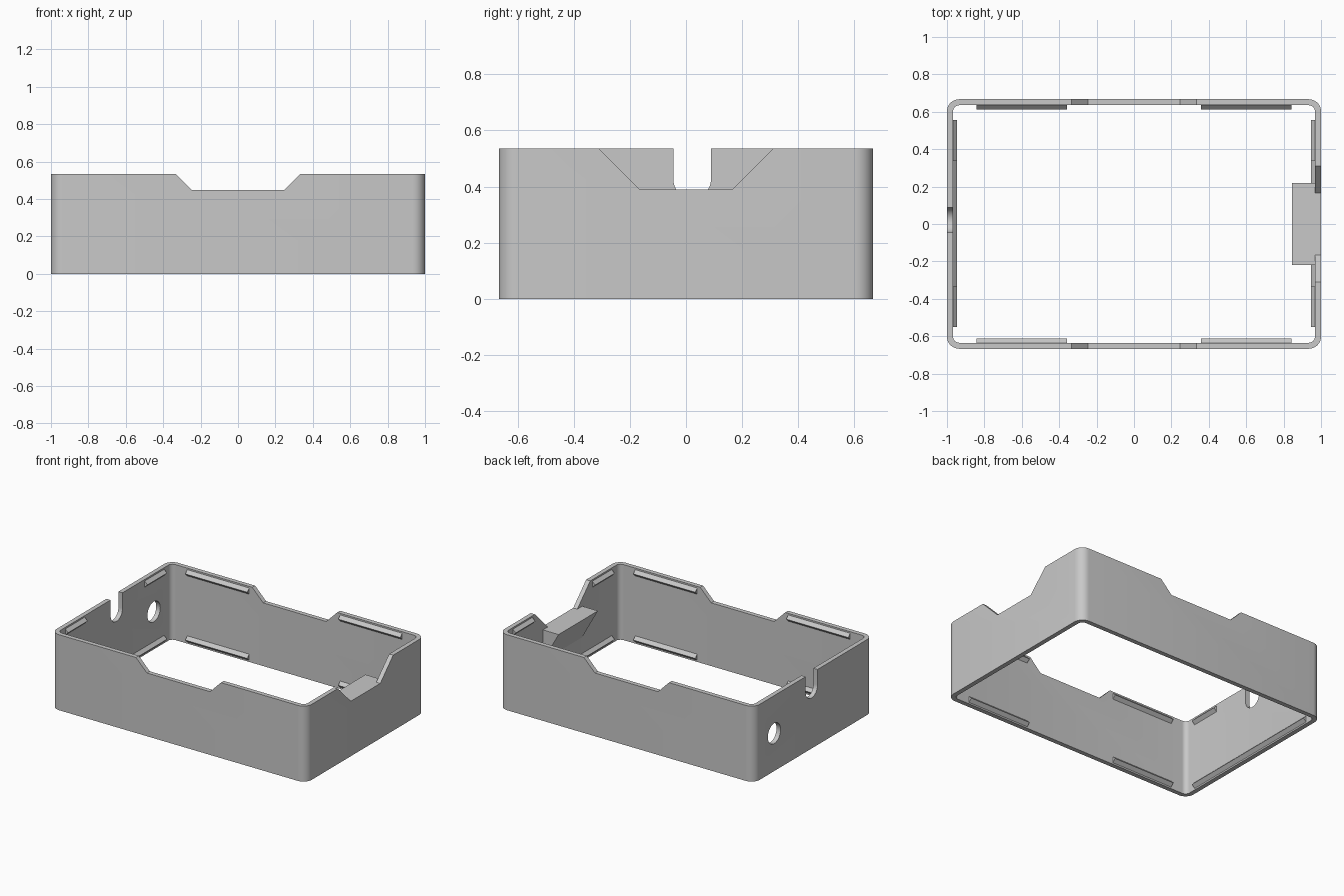
import bpy, bmesh, math

cube = bpy.data.objects.get("Cube")
if cube:
    bpy.data.objects.remove(cube, do_unlink=True)

LENGTH, WIDTH, HEIGHT = 2.0, 1.334, 0.535
WALL = 0.032
IN_X, IN_Y = LENGTH / 2 - WALL, WIDTH / 2 - WALL

grey = bpy.data.materials.new("plain_grey")
grey.use_nodes = True
COLOUR = (0.58, 0.58, 0.58, 1)
grey.diffuse_color = COLOUR
grey.node_tree.nodes["Principled BSDF"].inputs["Base Color"].default_value = COLOUR


def prism(name, profile, axis, lo, hi):
    """Extrude a 2D profile along an axis between lo and hi."""
    place = {"X": lambda a, b, t: (t, a, b),
             "Y": lambda a, b, t: (a, t, b),
             "Z": lambda a, b, t: (a, b, t)}[axis]
    bm = bmesh.new()
    ends = [[bm.verts.new(place(a, b, t)) for a, b in profile] for t in (lo, hi)]
    n = len(profile)
    for ring in ends:
        bm.faces.new(ring)
    for i in range(n):
        j = (i + 1) % n
        bm.faces.new((ends[0][i], ends[0][j], ends[1][j], ends[1][i]))
    bmesh.ops.recalc_face_normals(bm, faces=bm.faces)
    mesh = bpy.data.meshes.new(name)
    bm.to_mesh(mesh)
    bm.free()
    mesh.materials.append(grey)
    obj = bpy.data.objects.new(name, mesh)
    bpy.context.collection.objects.link(obj)
    return obj


def arc(cx, cy, r, start, end, steps):
    angles = [math.radians(start + (end - start) * i / steps) for i in range(steps + 1)]
    return [(cx + r * math.cos(a), cy + r * math.sin(a)) for a in angles]


def rounded_rect(hx, hy, r):
    pts = []
    for k, (sx, sy) in enumerate(((1, 1), (-1, 1), (-1, -1), (1, -1))):
        pts += arc(sx * (hx - r), sy * (hy - r), r, 90 * k, 90 * k + 90, 8)
    return pts


def cut(target, cutter):
    cutter.hide_render = True
    mod = target.modifiers.new("cut", "BOOLEAN")
    mod.operation, mod.solver, mod.object = "DIFFERENCE", "EXACT", cutter
    bpy.context.view_layer.objects.active = target
    bpy.ops.object.modifier_apply(modifier=mod.name)
    bpy.data.objects.remove(cutter, do_unlink=True)


def notch(top, bottom, floor):
    """Trapezoid widening upward, continued past the rim at the same slope."""
    rise = 0.1
    wide = top + (top - bottom) * rise / (HEIGHT - floor)
    return [(-bottom, floor), (bottom, floor), (wide, HEIGHT + rise), (-wide, HEIGHT + rise)]


# Open frame with rounded corners
frame = prism("wall_frame", rounded_rect(LENGTH / 2, WIDTH / 2, 0.065), "Z", 0, HEIGHT)
cut(frame, prism("inside_cutter", rounded_rect(IN_X, IN_Y, 0.034), "Z", -0.1, HEIGHT + 0.1))

# Rim notches: front and back together, then the deeper one on the +x side
cut(frame, prism("long_notch_cutter", notch(0.333, 0.247, 0.448), "Y", -1, 1))
cut(frame, prism("side_notch_cutter", notch(0.31, 0.165, 0.39), "X", 0.8, 1.2))

# Round-bottomed cable slot and round hole in the -x side
SLOT_Y, SLOT_R = 0.022, 0.067
slot = arc(SLOT_Y, 0.425, SLOT_R, 180, 360, 16)
slot += [(SLOT_Y + SLOT_R, 0.7), (SLOT_Y - SLOT_R, 0.7)]
cut(frame, prism("slot_cutter", slot, "X", -1.2, -0.8))
cut(frame, prism("hole_cutter", arc(0.44, 0.267, 0.072, 0, 348.75, 31), "X", -1.2, -0.8))

bpy.ops.object.select_all(action="DESELECT")
frame.select_set(True)
bpy.context.view_layer.objects.active = frame
bpy.ops.object.shade_smooth_by_angle(angle=math.radians(30))

# Wedge shelf behind the side notch
prism("wedge_shelf", [(IN_X, 0.39), (0.845, 0.39), (IN_X, 0.17)], "Y", -0.22, 0.22)

# Snap ribs along the inside of the walls
RIB_OUT, RIB_HALF = 0.022, 0.022
TOP_Z, LOW_Z = HEIGHT - 0.033, 0.033


def rib(name, axis, wall, z, lo, hi):
    peak = wall - math.copysign(RIB_OUT, wall)
    prism(name, [(wall, z - RIB_HALF), (peak, z), (wall, z + RIB_HALF)], axis, lo, hi)


for level, z in (("upper", TOP_Z), ("lower", LOW_Z)):
    for face, wall in (("front", -IN_Y), ("back", IN_Y)):
        for side, lo, hi in (("right", -0.843, -0.357), ("left", 0.357, 0.843)):
            rib(f"{level}_{face}_{side}_rib", "X", wall, z, lo, hi)

for side, wall in (("right", -IN_X), ("left", IN_X)):
    rib(f"lower_{side}_rib", "Y", wall, LOW_Z, -0.552, 0.556)
    for face, lo, hi in (("front", -0.552, -0.333), ("back", 0.337, 0.556)):
        rib(f"upper_{side}_{face}_rib", "Y", wall, TOP_Z, lo, hi)
